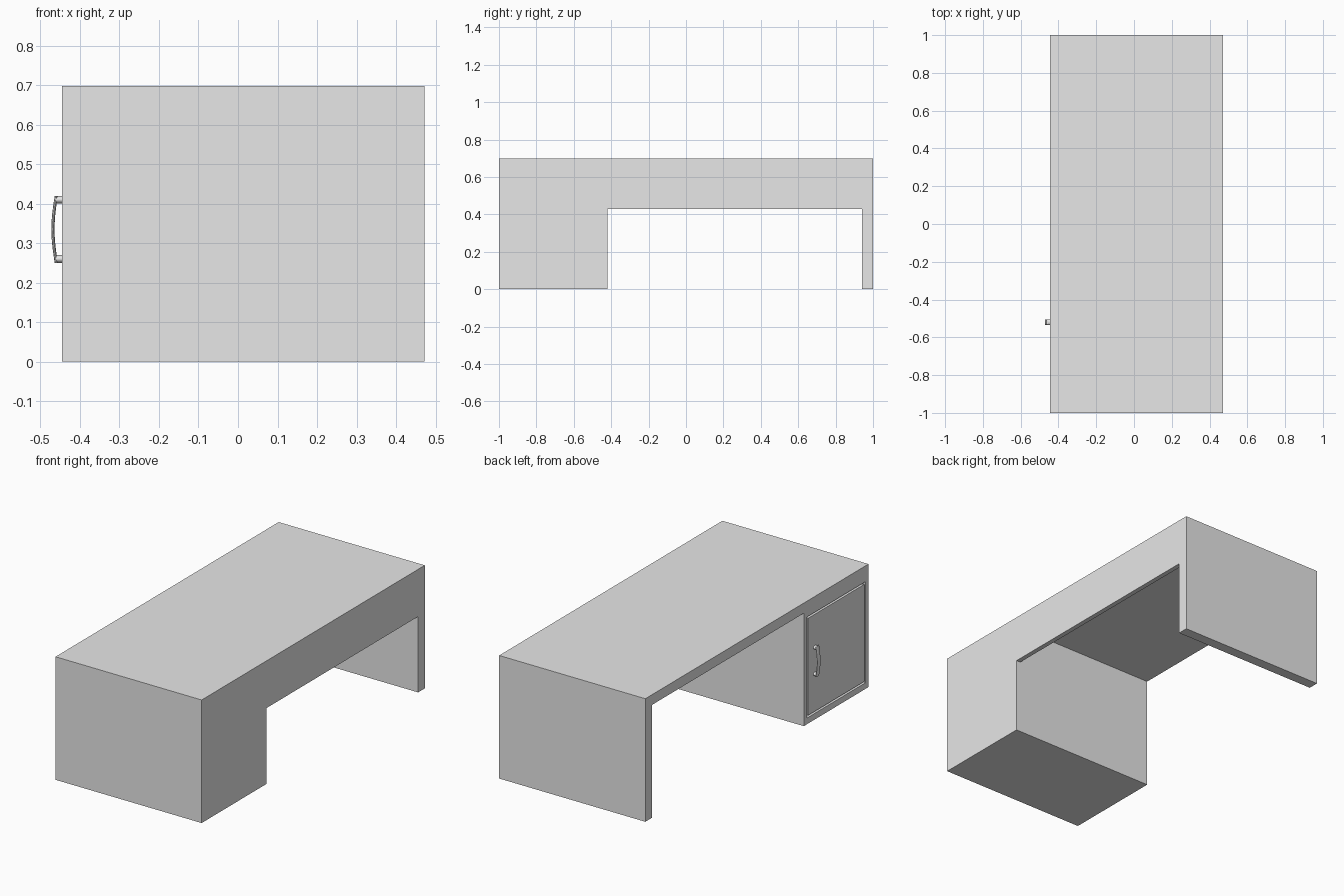
import bpy
import bmesh
from math import cos, sin, pi

cube = bpy.data.objects.get("Cube")
if cube:
    bpy.data.objects.remove(cube, do_unlink=True)

grey = bpy.data.materials.new("plain_grey")
grey.use_nodes = True
grey.diffuse_color = (0.8, 0.8, 0.8, 1)
grey.node_tree.nodes["Principled BSDF"].inputs["Base Color"].default_value = (0.8, 0.8, 0.8, 1)


def add_object(name, bm):
    bmesh.ops.recalc_face_normals(bm, faces=bm.faces)
    mesh = bpy.data.meshes.new(name)
    bm.to_mesh(mesh)
    bm.free()
    mesh.materials.append(grey)
    obj = bpy.data.objects.new(name, mesh)
    bpy.context.collection.objects.link(obj)
    return obj


def box(name, x, y, z):
    bm = bmesh.new()
    bmesh.ops.create_cube(bm, size=1)
    for v in bm.verts:
        for i, (low, high) in enumerate((x, y, z)):
            v.co[i] = low if v.co[i] < 0 else high
    return add_object(name, bm)


def cut(target, x, y, z):
    cutter = box("cutter", x, y, z)
    cutter.hide_render = True
    mod = target.modifiers.new("cut", 'BOOLEAN')
    mod.operation = 'DIFFERENCE'
    mod.solver = 'EXACT'
    mod.object = cutter
    bpy.context.view_layer.objects.active = target
    bpy.ops.object.modifier_apply(modifier=mod.name)
    bpy.data.objects.remove(cutter, do_unlink=True)


def loft(bm, rings):
    """Skin equal-length rings of points and cap both ends."""
    loops = [[bm.verts.new(p) for p in ring] for ring in rings]
    for a, b in zip(loops, loops[1:]):
        for i in range(len(a)):
            j = (i + 1) % len(a)
            bm.faces.new((a[i], a[j], b[j], b[i]))
    bm.faces.new(loops[0])
    bm.faces.new(loops[-1])


# Desk body: top, end panel, cabinet and modesty panel in one piece
FACE = -0.445
desk = box("desk_body", (FACE, 0.472), (-1, 1), (0, 0.698))
cut(desk, (-0.6, 0.445), (-0.42, 0.94), (-0.1, 0.64))
cut(desk, (0.4, 0.6), (-0.42, 0.94), (-0.1, 0.43))

# Cabinet door set into a recess with a narrow gap around it
cut(desk, (-0.6, FACE + 0.02), (-0.973, -0.447), (0.035, 0.608))
box("cabinet_door", (FACE, FACE + 0.02), (-0.962, -0.458), (0.046, 0.597))

# Door handle: two round posts and a bowed grip
HANDLE_Y, HALF_WIDTH, SIDES = -0.52, 0.015, 20
angles = [2 * pi * i / SIDES for i in range(SIDES)]
bm = bmesh.new()
for z in (0.26, 0.41):
    loft(bm, [[(x, HANDLE_Y + HALF_WIDTH * cos(a), z + 0.01 * sin(a)) for a in angles]
              for x in (FACE, -0.462)])
grip = []
STEPS = 12
for k in range(STEPS + 1):
    t = k / STEPS
    x = -0.460 - 0.0085 * sin(pi * t)
    grip.append([(x + 0.004 * cos(a), HANDLE_Y + HALF_WIDTH * sin(a), 0.25 + 0.17 * t)
                 for a in angles])
loft(bm, grip)
handle = add_object("door_handle", bm)
bpy.ops.object.select_all(action='DESELECT')
handle.select_set(True)
bpy.context.view_layer.objects.active = handle
bpy.ops.object.shade_smooth_by_angle()
